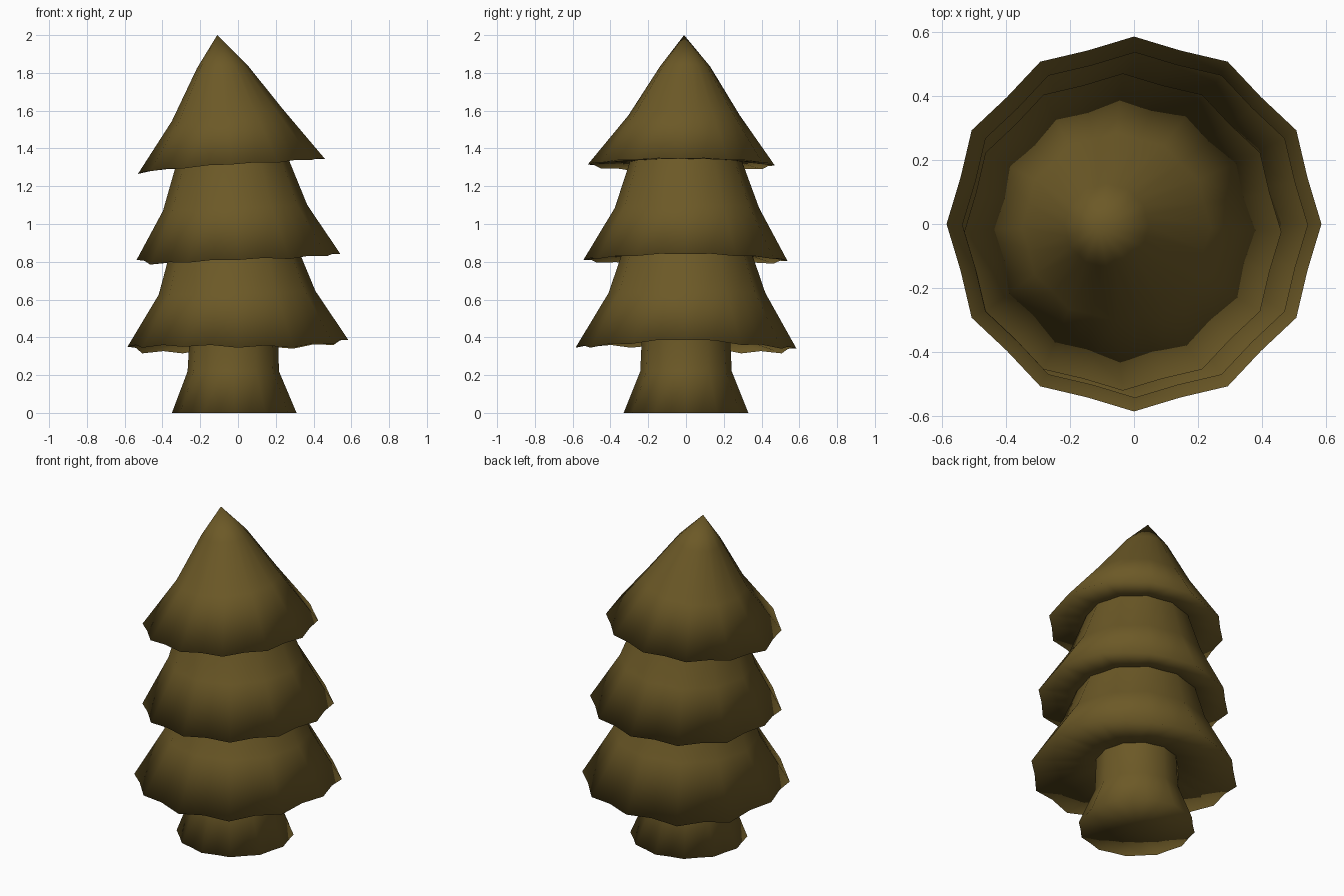
import bpy, bmesh, math

if "Cube" in bpy.data.objects:
    bpy.data.objects.remove(bpy.data.objects["Cube"])

# One flat colour for the whole tree
mat = bpy.data.materials.new("olive_brown")
mat.diffuse_color = (0.15, 0.10, 0.02, 1)
mat.use_nodes = True
mat.node_tree.nodes["Principled BSDF"].inputs["Base Color"].default_value = mat.diffuse_color

SEG = 24  # twelve main corners with a midpoint between each pair


def ring(cx, cy, r, z, rim=None, scallop=0.0, tilt=0.0):
    """Twelve-cornered ring; rim holds a height for every corner."""
    pts = []
    for i in range(SEG):
        a = 2 * math.pi * i / SEG
        odd = i % 2
        rad = r * (math.cos(math.pi / 12) - 0.008 if odd else 1)
        h = z + tilt * math.cos(a)
        if rim:
            j = i // 2
            h = (rim[j] + rim[(j + 1) % 12]) / 2 + scallop if odd else rim[j]
        pts.append((cx + rad * math.cos(a), cy + rad * math.sin(a), h))
    return pts


def loft(name, rings, bottom=None, tip=None):
    """Skin rings from bottom to top, optionally closed by end points."""
    bm = bmesh.new()
    rows = [[bm.verts.new(p) for p in r] for r in rings]
    for lo, hi in zip(rows, rows[1:]):
        for i in range(SEG):
            k = (i + 1) % SEG
            bm.faces.new((lo[i], lo[k], hi[k], hi[i]))
    if bottom:
        c = bm.verts.new(bottom)
        for i in range(SEG):
            bm.faces.new((c, rows[0][(i + 1) % SEG], rows[0][i]))
    if tip:
        c = bm.verts.new(tip)
        for i in range(SEG):
            bm.faces.new((rows[-1][i], rows[-1][(i + 1) % SEG], c))
    for f in bm.faces:
        f.smooth = True
    me = bpy.data.meshes.new(name)
    bm.to_mesh(me)
    bm.free()
    me.materials.append(mat)
    ob = bpy.data.objects.new(name, me)
    bpy.context.collection.objects.link(ob)
    return ob


# Flared trunk
loft("trunk", [ring(-0.02, 0, 0.33, 0), ring(-0.025, 0, 0.242, 0.22),
               ring(-0.022, 0, 0.233, 0.42)], bottom=(-0.02, 0, 0))

# Rim heights of each skirt, counter-clockwise from +x
rim_low = [0.385, 0.36, 0.34, 0.34, 0.315, 0.315, 0.35, 0.345, 0.35, 0.345, 0.345, 0.365]
rim_mid = [0.84, 0.83, 0.815, 0.805, 0.79, 0.785, 0.81, 0.785, 0.795, 0.81, 0.815, 0.83]
rim_top = [1.345, 1.34, 1.325, 1.31, 1.29, 1.28, 1.265, 1.28, 1.295, 1.315, 1.325, 1.34]

# Lower skirt: underside, rim, slope
loft("lower_skirt", [ring(-0.022, 0, 0.233, 0.42),
                     ring(0, 0, 0.585, 0, rim_low, 0.012),
                     ring(-0.005, 0.005, 0.415, 0.635, tilt=0.01),
                     ring(-0.02, 0.005, 0.345, 0.84, tilt=0.01)])

# Middle skirt
loft("middle_skirt", [ring(-0.02, 0.005, 0.345, 0.84, tilt=0.01),
                      ring(0.003, -0.003, 0.54, 0, rim_mid, 0.008),
                      ring(-0.015, 0.005, 0.382, 1.085, tilt=0.015),
                      ring(-0.03, 0, 0.297, 1.33, tilt=0.015)])

# Top cone, leaning slightly left
loft("top_cone", [ring(-0.03, 0, 0.297, 1.33, tilt=0.015),
                  ring(-0.035, -0.025, 0.495, 0, rim_top, 0.006),
                  ring(-0.055, -0.01, 0.295, 1.575, tilt=0.03),
                  ring(-0.085, -0.005, 0.132, 1.835, tilt=0.01)],
     tip=(-0.11, -0.01, 2.0))
